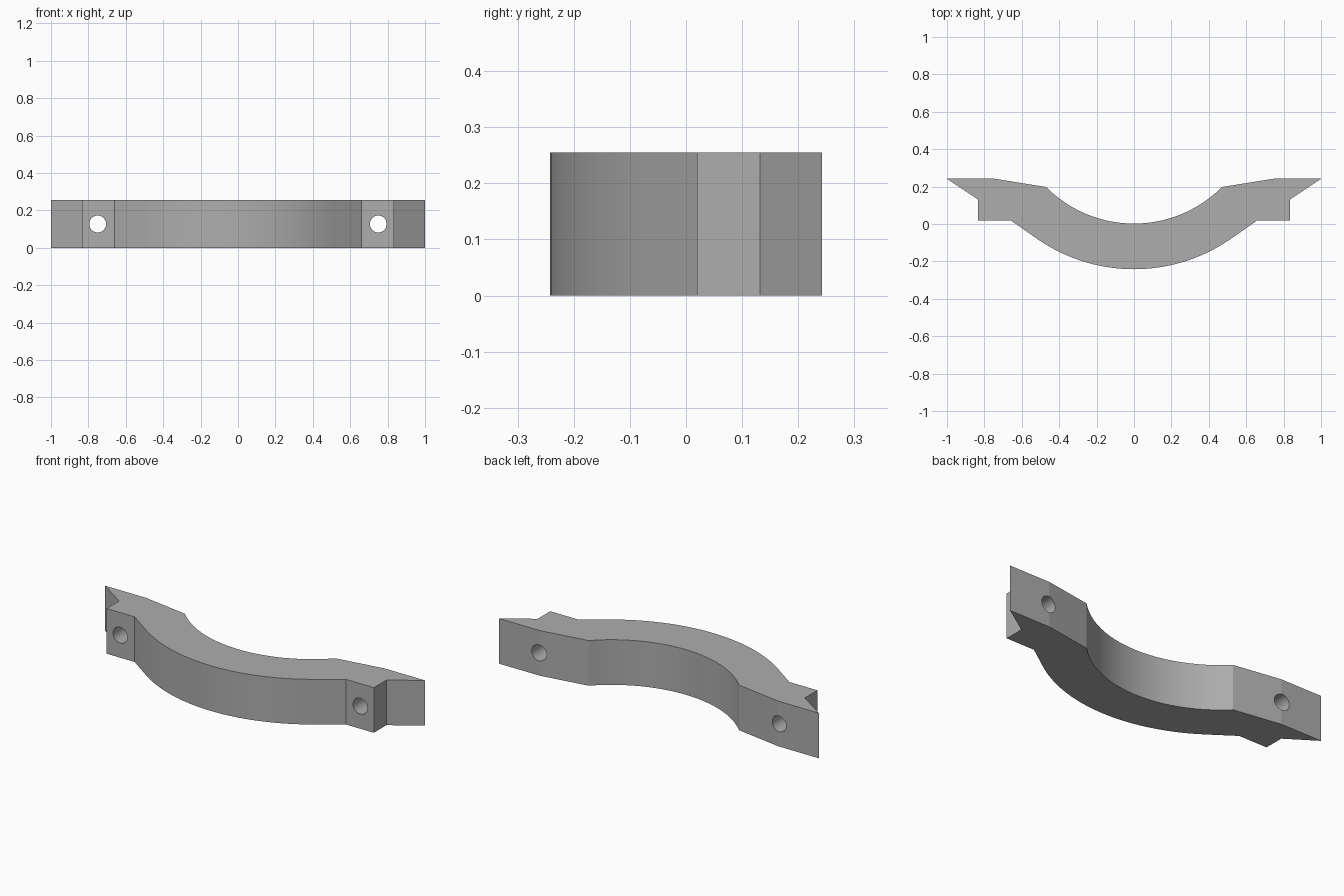
import bpy, bmesh, math

HEIGHT = 0.255
AXIS_Y = 0.664          # shared centre of the inner and outer arcs

if "Cube" in bpy.data.objects:
    bpy.data.objects.remove(bpy.data.objects["Cube"], do_unlink=True)

grey = bpy.data.materials.new("plain_grey")
grey.use_nodes = True
colour = (0.42, 0.42, 0.42, 1)
grey.diffuse_color = colour
grey.node_tree.nodes["Principled BSDF"].inputs["Base Color"].default_value = colour


def arc(radius, half_width, steps):
    """Points of an arc from its lowest point out to +half_width."""
    end = math.asin(half_width / radius)
    return [(radius * math.sin(end * i / steps),
             AXIS_Y - radius * math.cos(end * i / steps)) for i in range(steps + 1)]


# Half outline: outer arc, lug, pointed ear, then back along the inner arc
outer = arc(0.906, 0.51, 10)
lug_and_ear = [(0.66, 0.02), (0.835, 0.02), (0.835, 0.132),
               (1.0, 0.242), (0.745, 0.242)]
inner = arc(0.662, 0.47, 12)[::-1]
half = outer + lug_and_ear + inner
outline = half + [(-x, y) for x, y in half[::-1] if x > 1e-6]

# Clamp body: outline extruded upwards
bm = bmesh.new()
base = bm.faces.new([bm.verts.new((x, y, 0)) for x, y in outline])
top = bmesh.ops.extrude_face_region(bm, geom=[base])["geom"]
bmesh.ops.translate(bm, vec=(0, 0, HEIGHT),
                    verts=[g for g in top if isinstance(g, bmesh.types.BMVert)])
bmesh.ops.recalc_face_normals(bm, faces=bm.faces)
mesh = bpy.data.meshes.new("clamp_body")
bm.to_mesh(mesh)
bm.free()
mesh.materials.append(grey)
body = bpy.data.objects.new("clamp_body", mesh)
bpy.context.collection.objects.link(body)
bpy.context.view_layer.objects.active = body

# Bolt holes through both lugs
for side in (-1, 1):
    bpy.ops.mesh.primitive_cylinder_add(
        vertices=32, radius=0.045, depth=1, rotation=(math.pi / 2, 0, 0),
        location=(side * 0.75, 0.1, HEIGHT / 2))
    cutter = bpy.context.object
    cutter.name = "bolt_hole_cutter"
    cutter.hide_render = True
    cutter.data.materials.append(grey)
    hole = body.modifiers.new("bolt_hole", "BOOLEAN")
    hole.operation = "DIFFERENCE"
    hole.solver = "EXACT"
    hole.object = cutter
    bpy.context.view_layer.objects.active = body
    bpy.ops.object.modifier_apply(modifier=hole.name)
    bpy.data.objects.remove(cutter, do_unlink=True)

# Smooth the curved walls, keep the corners crisp
bpy.ops.object.select_all(action="DESELECT")
body.select_set(True)
bpy.context.view_layer.objects.active = body
bpy.ops.object.shade_smooth_by_angle(angle=math.radians(8))
